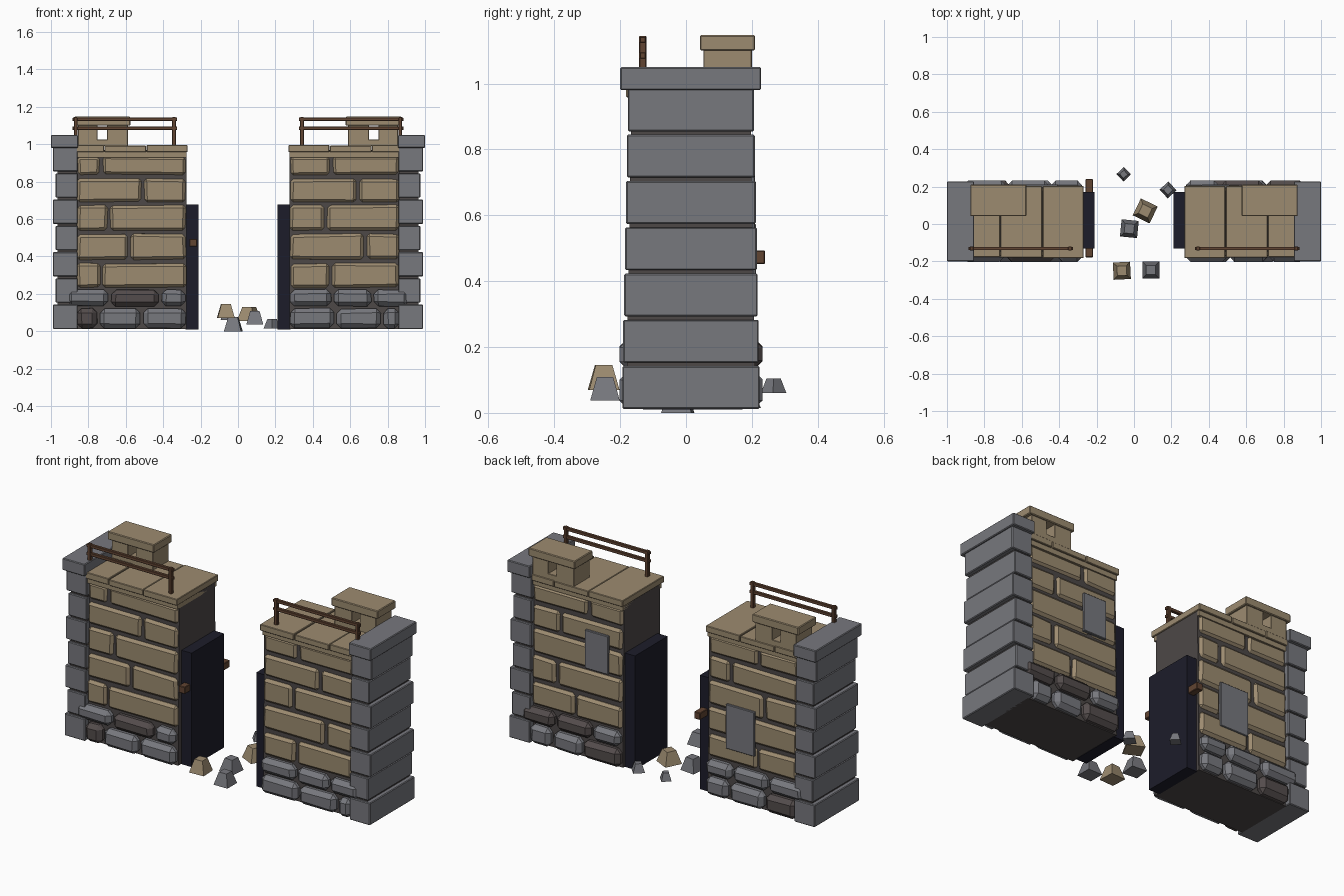
import bpy, bmesh, random
from mathutils import Matrix, Vector

random.seed(4)
cube = bpy.data.objects.get("Cube")
if cube:
    bpy.data.objects.remove(cube)


def make_material(name, rgb):
    m = bpy.data.materials.new(name)
    m.use_nodes = True
    m.diffuse_color = (*rgb, 1)
    node = m.node_tree.nodes["Principled BSDF"]
    node.inputs["Base Color"].default_value = (*rgb, 1)
    node.inputs["Roughness"].default_value = 0.9
    return m


TAN = make_material("tan stone", (0.335, 0.26, 0.163))
GREY = make_material("grey stone", (0.185, 0.188, 0.208))
DARK = make_material("dark stone", (0.088, 0.073, 0.072))
MORTAR = make_material("mortar", (0.074, 0.065, 0.063))
NAVY = make_material("dark gate", (0.012, 0.012, 0.023))
WOOD = make_material("brown wood", (0.12, 0.058, 0.032))

MID_Y = 0.015


def block(name, x, y, z, mat, bevel=0.0, jitter=0.0, top=1.0, turn=0.0, top_y=1.0):
    """Box between ranges, optionally tapered, turned, roughened and bevelled."""
    lo = Vector((min(x), min(y), min(z)))
    hi = Vector((max(x), max(y), max(z)))
    centre, size = (lo + hi) / 2, hi - lo
    bm = bmesh.new()
    bmesh.ops.create_cube(bm, size=1)
    for v in bm.verts:
        if v.co.z > 0:
            v.co.x *= top
            v.co.y *= top * top_y
        v.co *= size
        v.co.x += random.uniform(-jitter, jitter)
        v.co.z += random.uniform(-jitter, jitter)
    if bevel:
        bmesh.ops.bevel(bm, geom=bm.edges[:], offset=bevel, segments=1,
                        affect='EDGES', clamp_overlap=True)
    bmesh.ops.rotate(bm, verts=bm.verts, matrix=Matrix.Rotation(turn, 3, 'Z'))
    bmesh.ops.translate(bm, verts=bm.verts, vec=centre)
    bmesh.ops.recalc_face_normals(bm, faces=bm.faces)
    mesh = bpy.data.meshes.new(name)
    bm.to_mesh(mesh)
    bm.free()
    mesh.materials.append(mat)
    ob = bpy.data.objects.new(name, mesh)
    bpy.context.collection.objects.link(ob)
    return ob


def half_depth(z):
    return 0.21 - 0.02 * z


# Stone courses: bottom, top of each row
ROWS = [(0.016, 0.122), (0.135, 0.223), (0.235, 0.362), (0.385, 0.52),
        (0.538, 0.675), (0.69, 0.815), (0.835, 0.935)]

# Joint distances from the middle, per face, from the bottom row upwards
JOINTS = {
    (-1, -1): [(0.515, 0.745), (0.415, 0.685), (0.73,), (0.585,), (0.69,), (0.51,), (0.73,)],
    (1, -1): [(0.52, 0.77), (0.505, 0.72), (0.495,), (0.68,), (0.47,), (0.64,), (0.5,)],
    (-1, 1): [(0.43, 0.66), (0.45, 0.68), (0.6,), (0.42,), (0.64,), (0.42,), (0.6,)],
    (1, 1): [(0.52, 0.72), (0.46, 0.7), (0.58,), (0.7,), (0.45,), (0.68,), (0.5,)],
}
# Darker stones: side, face, row, place in the row
DARK_STONES = {(-1, -1, 0, 2), (-1, -1, 1, 1), (-1, 1, 0, 2),
               (1, 1, 0, 0), (1, 1, 1, 1), (1, 1, 1, 2)}


def stone_face(side, face):
    for r, (z0, z1) in enumerate(ROWS):
        base = r < 2
        ends = [0.272, *JOINTS[side, face][r], 0.92 if r == 1 else 0.868]
        depth = 0.217 if base else half_depth((z0 + z1) / 2) - 0.014
        for i, (a, b) in enumerate(zip(ends, ends[1:])):
            mat = TAN if not base else GREY
            if (side, face, r, i) in DARK_STONES:
                mat = DARK
            block("wall_stone", (side * (a + 0.008), side * (b - 0.008)),
                  (MID_Y + face * (depth - 0.065), MID_Y + face * depth),
                  (z0, z1), mat, 0.024 if base else 0.015, 0.004)


def tower(side):
    def sx(a, b):
        return side * a, side * b

    # Tapered mortar core, wider inside the corner pier
    block("wall_core", sx(0.275, 0.87), (-0.16, 0.19), (0.012, 0.97), MORTAR, top_y=0.94)
    block("pier_core", sx(0.86, 0.965), (-0.182, 0.212), (0.02, 0.99), MORTAR, top_y=0.91)
    for face in (-1, 1):
        stone_face(side, face)

    # Grey corner pier with its cap
    for i in range(7):
        z0 = 0.012 + 0.1405 * i
        d = half_depth(z0 + 0.065)
        outer = 0.99 if i % 2 == 0 else 0.975
        block("corner_block", sx(0.857, outer), (MID_Y - d, MID_Y + d),
              (z0, z0 + 0.13), GREY, 0.004)
    block("corner_cap", sx(0.855, 1.0), (-0.2, 0.228), (0.98, 1.05), GREY, 0.004)

    # Walkway paving over a thin course
    block("top_course", sx(0.275, 0.87), (-0.168, 0.192), (0.93, 0.962), TAN)
    paving = [0.267, 0.49, 0.715, 0.87]
    for i, (a, b) in enumerate(zip(paving, paving[1:])):
        block("paving_slab", sx(a + 0.002, b - 0.002), (-0.182 + 0.003 * i, 0.203),
              (0.958, 0.995 - 0.003 * (i % 2)), TAN, 0.003)

    # Parapet block with an opening
    block("parapet_sill", sx(0.588, 0.855), (0.053, 0.2), (0.99, 1.025), TAN, 0.002)
    for a, b in ((0.588, 0.7), (0.752, 0.855)):
        block("parapet_leg", sx(a, b), (0.053, 0.2), (1.02, 1.104), TAN, 0.002)
    block("parapet_slab", sx(0.575, 0.875), (0.042, 0.21), (1.1, 1.147), TAN, 0.004)

    # Wooden railing
    for x in (0.342, 0.868):
        block("rail_post", sx(x - 0.01, x + 0.01), (-0.142, -0.12), (0.985, 1.145), WOOD, 0.003)
    for z in (1.085, 1.133):
        block("hand_rail", sx(0.325, 0.885), (-0.14, -0.122), (z - 0.009, z + 0.009), WOOD, 0.002)

    # Gate leaf against the inner end
    block("gate_leaf", sx(0.21, 0.28), (-0.13, 0.172), (0.01, 0.677), NAVY)


for side in (-1, 1):
    tower(side)

# Locking bar through one gate leaf
block("gate_bar", (-0.26, -0.22), (-0.178, 0.24), (0.452, 0.493), WOOD, 0.003)

# Plates fixed to the rear walls
block("rear_plate_low", (-0.405, -0.59), (0.195, 0.212), (0.315, 0.575), GREY, 0.003)
block("rear_plate_high", (0.36, 0.51), (0.192, 0.21), (0.54, 0.765), GREY, 0.003)

# Loose rubble: x, y, base height, width, height, turn, colour
RUBBLE = [
    (-0.065, -0.25, 0.07, 0.092, 0.075, 0.05, TAN),
    (0.06, 0.07, 0.055, 0.1, 0.075, -0.45, TAN),
    (0.09, -0.246, 0.037, 0.09, 0.072, 0.0, GREY),
    (-0.025, -0.025, 0.0, 0.092, 0.075, -0.1, GREY),
    (0.182, 0.182, 0.015, 0.064, 0.05, 0.75, GREY),
    (-0.055, 0.266, 0.06, 0.055, 0.045, 0.75, GREY),
]
for x, y, z, w, h, turn, mat in RUBBLE:
    block("rubble", (x - w / 2, x + w / 2), (y - w / 2, y + w / 2), (z, z + h),
          mat, top=0.55, turn=turn)
